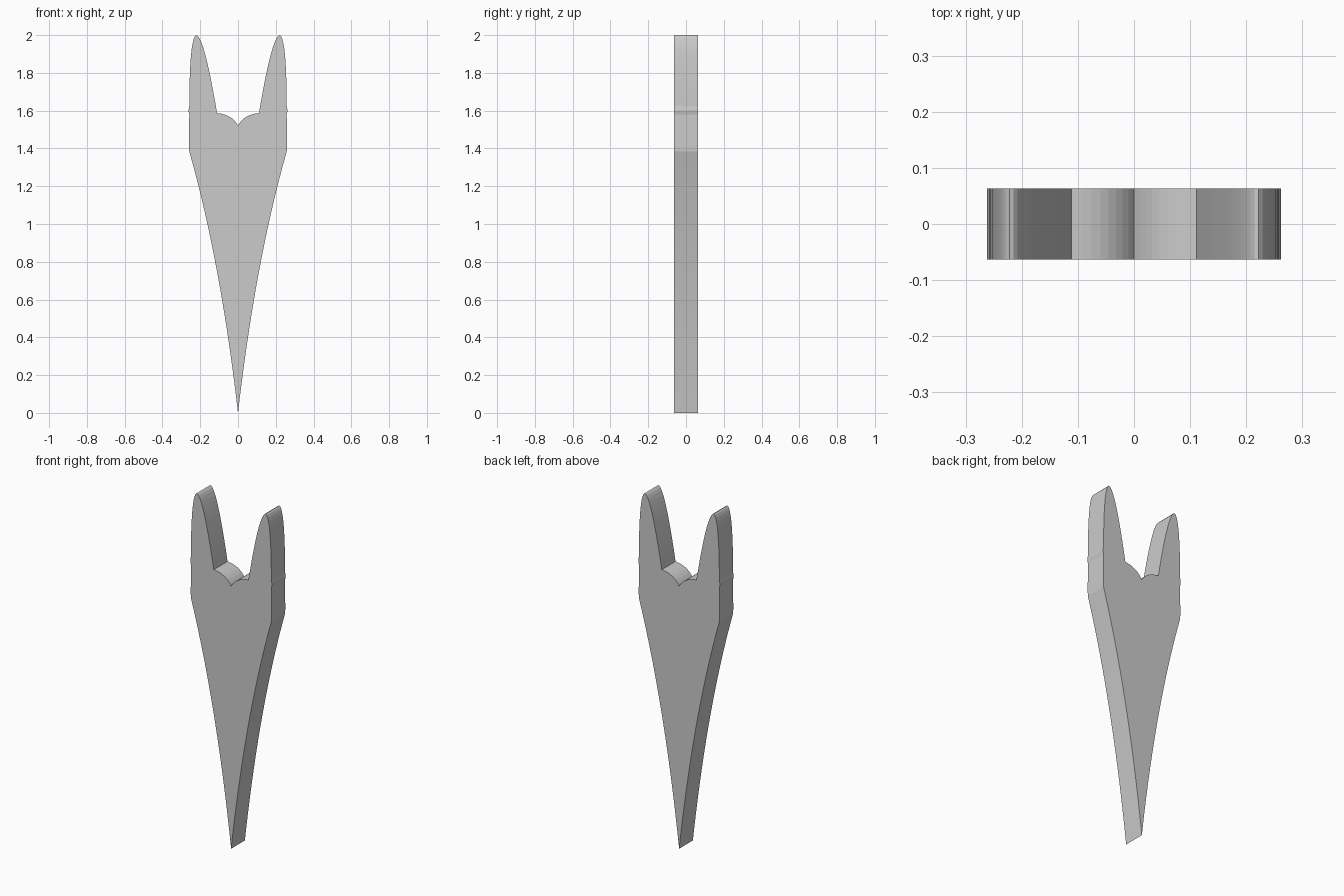
import bpy, bmesh
from mathutils import Vector

if "Cube" in bpy.data.objects:
    bpy.data.objects.remove(bpy.data.objects["Cube"])

HALF_DEPTH = 0.063


def bend(a, control, b, steps):
    """Points of a quadratic curve from a to b, leaving out the start."""
    a, c, b = Vector(a), Vector(control), Vector(b)
    out = []
    for i in range(1, steps + 1):
        t = i / steps
        out.append(a * (1 - t) ** 2 + c * 2 * t * (1 - t) + b * t * t)
    return out


# Right half of the outline, from the bottom point up and over to the notch
half = [Vector((0, 0))]
half += bend((0, 0), (0.092, 0.80), (0.258, 1.385), 14)             # tapering blade
half += [Vector(p) for p in [(0.259, 1.41), (0.258, 1.58), (0.262, 1.60),
                             (0.258, 1.625)]]                        # side edge
half += bend((0.258, 1.625), (0.257, 1.98), (0.222, 2.0), 10)       # prong outside
half += bend((0.222, 2.0), (0.180, 2.0), (0.111, 1.587), 12)        # prong inside
half += bend((0.111, 1.587), (0.035, 1.582), (0, 1.522), 8)         # scalloped notch

# Mirror the outline; the two points on the centre line are shared
outline = half + [Vector((-p.x, p.y)) for p in reversed(half[1:-1])]

# Extrude the outline to a flat plate
bm = bmesh.new()
face = bm.faces.new([bm.verts.new((p.x, -HALF_DEPTH, p.y)) for p in outline])
result = bmesh.ops.extrude_face_region(bm, geom=[face], use_keep_orig=True)
moved = [g for g in result["geom"] if isinstance(g, bmesh.types.BMVert)]
bmesh.ops.translate(bm, verts=moved, vec=(0, 2 * HALF_DEPTH, 0))
bmesh.ops.recalc_face_normals(bm, faces=bm.faces[:])
mesh = bpy.data.meshes.new("forked_blade")
bm.to_mesh(mesh)
bm.free()
bpy.context.collection.objects.link(bpy.data.objects.new("forked_blade", mesh))
